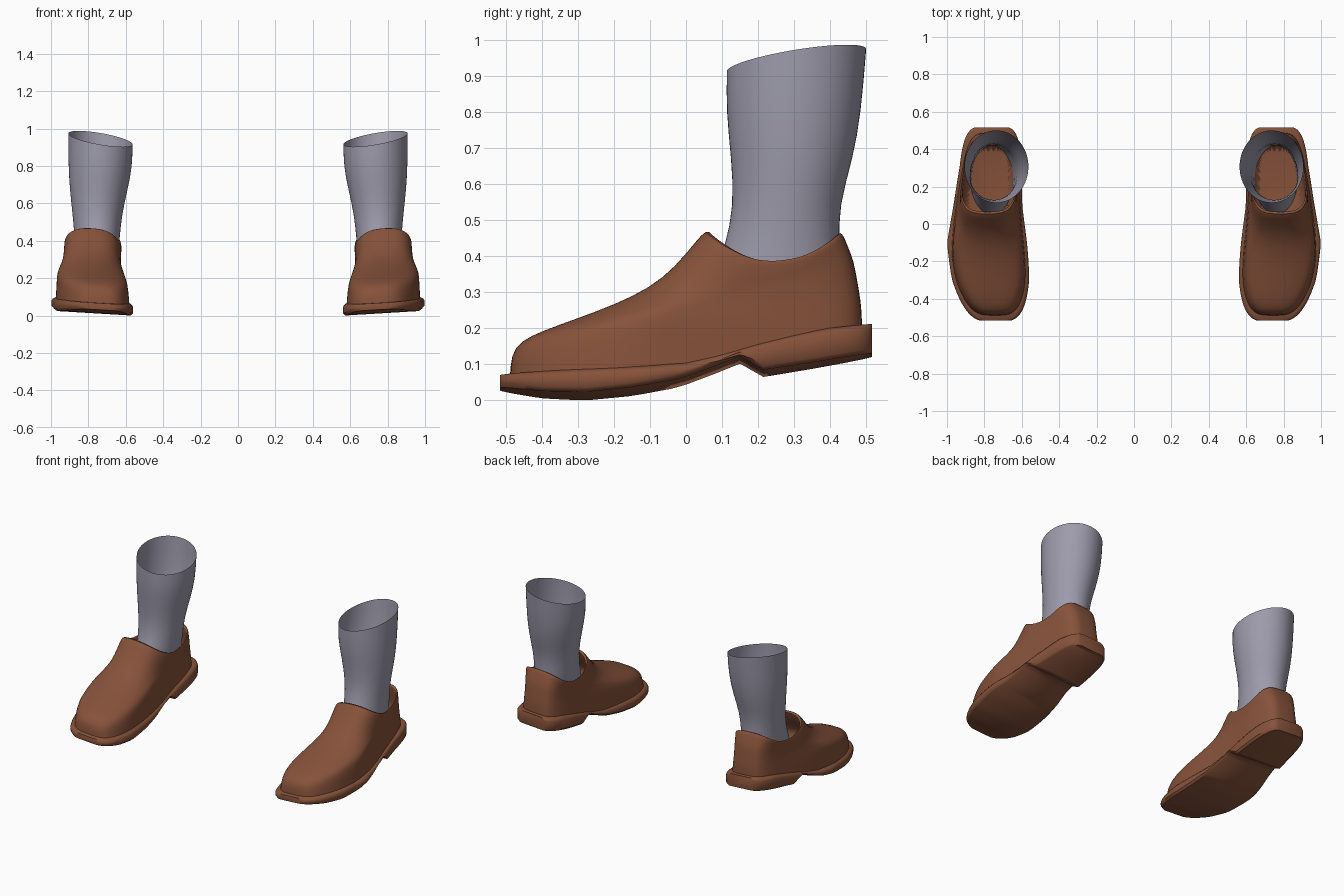
import bpy, bmesh
from math import sin, cos, pi, radians, copysign

if "Cube" in bpy.data.objects:
    bpy.data.objects.remove(bpy.data.objects["Cube"])


def material(name, rgb):
    m = bpy.data.materials.new(name)
    m.use_nodes = True
    m.diffuse_color = (*rgb, 1)
    m.node_tree.nodes["Principled BSDF"].inputs["Base Color"].default_value = (*rgb, 1)
    return m


brown = material("brown leather", (0.24, 0.085, 0.043))
grey = material("grey wool", (0.34, 0.33, 0.41))


def lerp(table, y):
    """Piecewise linear lookup in a list of (position, value)."""
    if y <= table[0][0]:
        return table[0][1]
    for (a, va), (b, vb) in zip(table, table[1:]):
        if y <= b:
            return va + (vb - va) * (y - a) / (b - a)
    return table[-1][1]


# Foot outline and sole heights along the length
INNER = [(-.52, .55), (-.3, .553), (-.1, .572), (.1, .598), (.52, .60)]
OUTER = [(-.52, .93), (-.3, .98), (-.1, 1.0), (.1, .965), (.3, .935), (.52, .92)]
WELT = [(-.52, .065), (-.3, .072), (-.1, .08), (0, .09), (.1, .115),
        (.2, .145), (.3, .17), (.4, .19), (.52, .205)]
GROUND = [(-.52, .034), (-.4, .017), (-.28, .012), (-.15, .024), (-.02, .047),
          (.08, .084), (.15, .112), (.215, .075), (.35, .097), (.52, .127)]


def mid(y):
    return (INNER_at(y) + OUTER_at(y)) / 2


def half(y):
    return (OUTER_at(y) - INNER_at(y)) / 2


def INNER_at(y):
    return lerp(INNER, y)


def OUTER_at(y):
    return lerp(OUTER, y)


def roll(x):
    """The foot leans, its outer edge a little higher."""
    return (x - .775) * .06


def spow(v, p):
    return copysign(abs(v) ** p, v)


def loft(name, rings, mat, cap_start, cap_end, subdivide):
    """Skin closed rings and mirror the result to make the pair."""
    bm = bmesh.new()
    loops = [[bm.verts.new(p) for p in ring] for ring in rings]
    n = len(loops[0])
    for a, b in zip(loops, loops[1:]):
        for i in range(n):
            j = (i + 1) % n
            bm.faces.new((a[i], a[j], b[j], b[i]))
    if cap_start:
        bm.faces.new(loops[0][::-1])
    if cap_end:
        bm.faces.new(loops[-1])
    bmesh.ops.recalc_face_normals(bm, faces=bm.faces)
    mesh = bpy.data.meshes.new(name)
    bm.to_mesh(mesh)
    bm.free()
    mesh.materials.append(mat)
    ob = bpy.data.objects.new(name, mesh)
    bpy.context.collection.objects.link(ob)
    bpy.ops.object.select_all(action='DESELECT')
    ob.select_set(True)
    bpy.context.view_layer.objects.active = ob
    bpy.ops.object.shade_smooth_by_angle(angle=radians(45))
    if subdivide:
        ob.modifiers.new("Smooth", 'SUBSURF').levels = 1
        ob.modifiers["Smooth"].render_levels = 1
    mirror = ob.modifiers.new("Pair", 'MIRROR')
    mirror.use_mirror_merge = False
    return ob


# Soles: cross-sections along the length, with the heel block stepped down
def sole_section(y):
    t = abs(y) / .523
    w = half(y) * (1 - t ** (3.7 if y < 0 else 5)) ** (.27 if y < 0 else .2)
    b, t = lerp(GROUND, y), lerp(WELT, y)
    side = [(w - .012, b), (w, b + .012), (w, t - .014), (w - .007, t - .003), (w - .022, t + .004)]
    pts = side + [(-x, z) for x, z in reversed(side)]
    return [(mid(y) + x, y, z + roll(mid(y) + x)) for x, z in pts]


stations = [-.517 * cos(pi * i / 40) for i in range(41)]
stations = sorted([y for y in stations if not .13 < y < .23] + [.15, .18, .215])
loft("shoe_soles", [sole_section(y) for y in stations], brown, True, True, False)


# Uppers: rings from the welt up to the collar, then down the lining
def upper_ring(front, zf, back, zb, scale, dip, n_front, n_back=4):
    ring = []
    for i in range(56):
        a = 2 * pi * i / 56
        c, s = cos(a), sin(a)
        p = 2 / (n_front if c > 0 else n_back)
        y = (front + back) / 2 - (back - front) / 2 * spow(c, p)
        x = mid(y) + half(y) * scale * spow(s, p)
        u = min(max((y - front) / (back - front), 0), 1)
        z = zf + (zb - zf) * u - dip * abs(sin(pi * u)) ** .8
        if zf == 0:
            z = lerp(WELT, y) - .008
        ring.append((x, y, z + roll(x)))
    return ring


upper = [
    (-.490, 0, .490, 0, .92, 0, 3.6),
    (-.487, .13, .488, .25, .89, 0, 3.4),
    (-.460, .165, .485, .28, .87, 0, 3),
    (-.40, .193, .479, .315, .855, .01, 2.7),
    (-.30, .228, .473, .35, .845, .02, 2.5),
    (-.20, .265, .466, .385, .84, .035, 2.5),
    (-.10, .312, .457, .41, .84, .05, 2.6),
    (-.03, .37, .447, .435, .85, .07, 2.8),
    (.03, .445, .438, .457, .86, .082, 3),
    (.055, .472, .430, .467, .85, .09, 3),
    (.072, .466, .418, .46, .81, .09, 3),
    (.05, .41, .425, .42, .79, .07, 3),
    (0, .33, .44, .34, .77, .03, 3),
    (-.04, .23, .45, .24, .74, 0, 3),
]
loft("shoe_uppers", [upper_ring(*r) for r in upper], brown, False, True, True)

# Socks: open tubes flaring at the calf, with a slanted top edge
sock = [(.25, .645, .875, .05, .42), (.34, .64, .875, .075, .425),
        (.43, .63, .875, .108, .428), (.54, .62, .885, .132, .425),
        (.67, .59, .90, .125, .465), (.80, .563, .908, .11, .488),
        (.945, .563, .908, .112, .502)]


def sock_ring(z, x0, x1, y0, y1):
    ring = []
    for i in range(28):
        a = 2 * pi * i / 28
        x = (x0 + x1) / 2 + (x1 - x0) / 2 * cos(a)
        y = (y0 + y1) / 2 + (y1 - y0) / 2 * sin(a)
        slant = .16 * (y - .305) + .17 * (x - .735) if z > .9 else 0
        ring.append((x, y, z + slant))
    return ring


loft("socks", [sock_ring(*r) for r in sock], grey, False, False, True)
